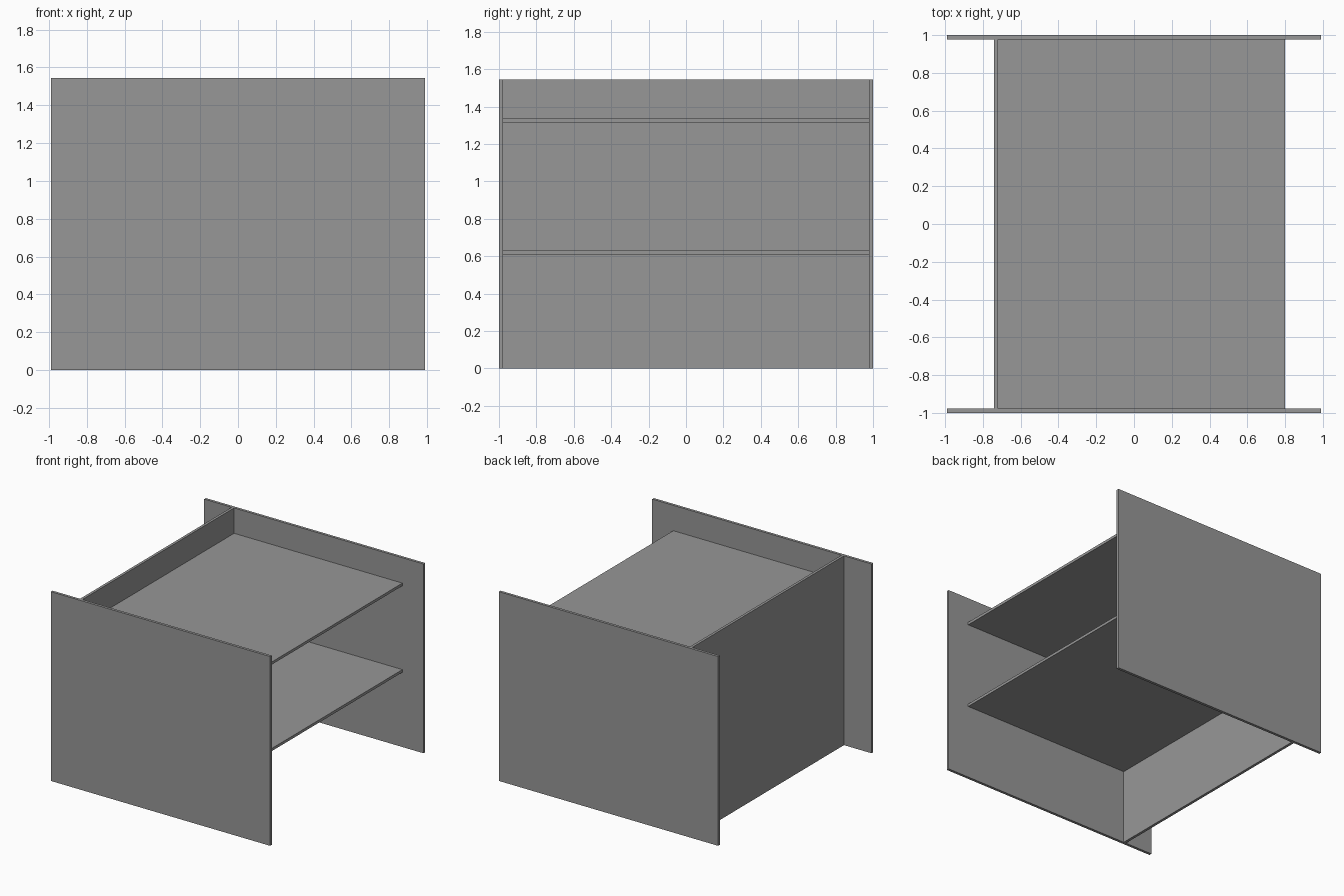
import bpy

# Remove the default cube
cube = bpy.data.objects.get("Cube")
if cube:
    bpy.data.objects.remove(cube, do_unlink=True)

# Single board colour
GREY = (0.31, 0.31, 0.31, 1.0)
board_grey = bpy.data.materials.new("board_grey")
board_grey.use_nodes = True
board_grey.diffuse_color = GREY
board_grey.node_tree.nodes["Principled BSDF"].inputs["Base Color"].default_value = GREY

WIDTH, HEIGHT, THICK = 1.98, 1.545, 0.022
INNER = 1 - THICK  # inside face of the side panels


def board(name, low, high):
    """Add a flat board spanning two opposite corners."""
    centre = [(a + b) / 2 for a, b in zip(low, high)]
    size = [b - a for a, b in zip(low, high)]
    bpy.ops.mesh.primitive_cube_add(size=1, location=centre)
    obj = bpy.context.object
    obj.name = name
    obj.scale = size
    bpy.ops.object.transform_apply(location=False, rotation=False, scale=True)
    obj.data.materials.append(board_grey)
    return obj


# End panels, front and back
half = WIDTH / 2
board("front_panel", (-half, -1, 0), (half, -INNER, HEIGHT))
board("back_panel", (-half, INNER, 0), (half, 1, HEIGHT))

# Upright divider joining the two panels
DIVIDER_X = -0.742
board("upright_divider", (DIVIDER_X, -INNER, 0), (DIVIDER_X + THICK, INNER, HEIGHT))

# Shelves reaching out from the divider
for name, z in (("lower_shelf", 0.61), ("upper_shelf", 1.316)):
    board(name, (DIVIDER_X + THICK, -INNER, z), (0.80, INNER, z + THICK))
